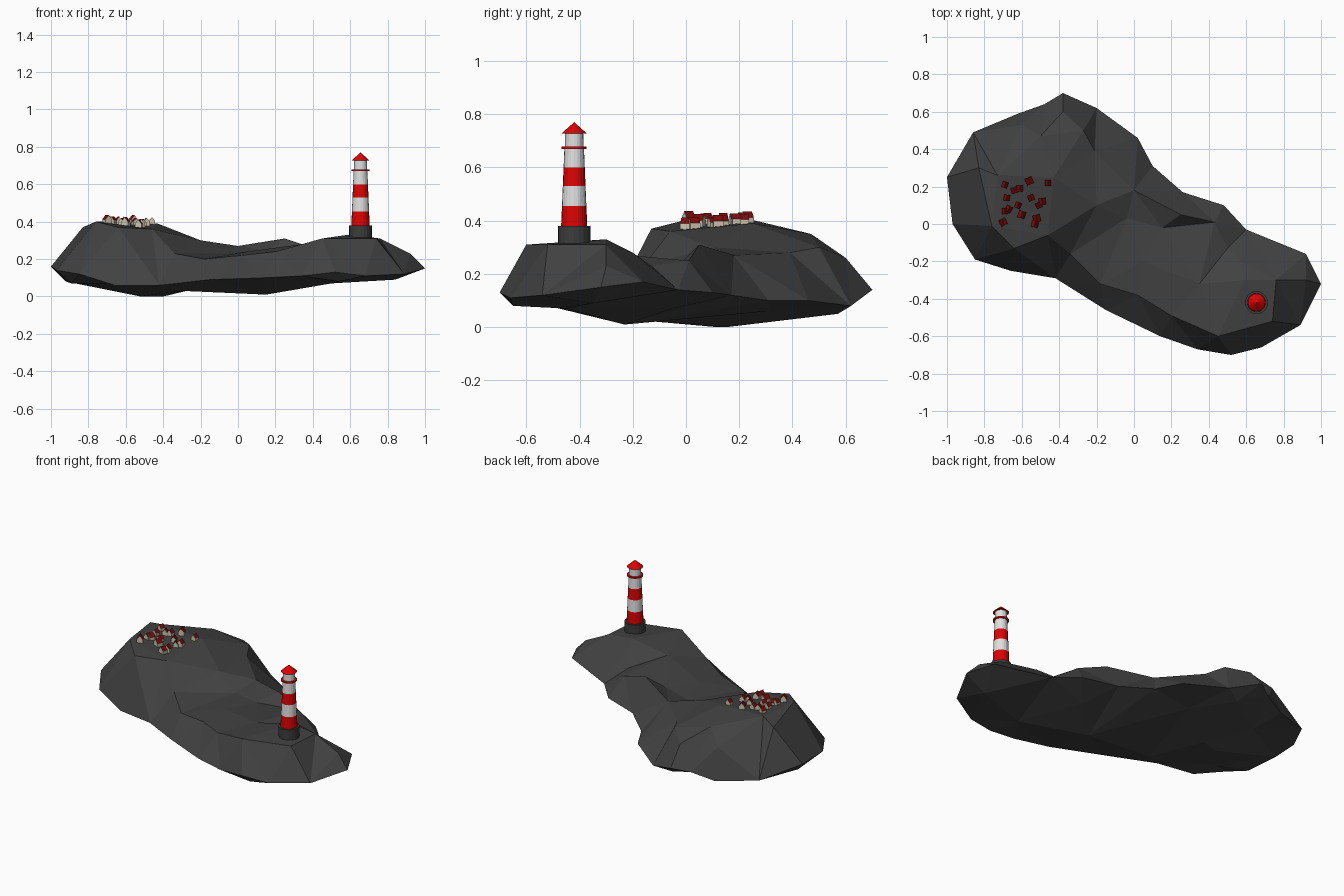
import bpy, bmesh, random
from mathutils import Vector, Matrix
from mathutils.bvhtree import BVHTree
from mathutils.geometry import delaunay_2d_cdt

default = bpy.data.objects.get("Cube")
if default:
    bpy.data.objects.remove(default, do_unlink=True)

random.seed(4)


def make_material(name, rgb):
    mat = bpy.data.materials.new(name)
    mat.use_nodes = True
    colour = (*rgb, 1.0)
    mat.diffuse_color = colour
    mat.node_tree.nodes["Principled BSDF"].inputs["Base Color"].default_value = colour
    return mat


rock_grey = make_material("rock grey", (0.053, 0.053, 0.053))
plinth_grey = make_material("plinth grey", (0.045, 0.045, 0.045))
signal_red = make_material("signal red", (0.72, 0.001, 0.001))
paint_white = make_material("paint white", (0.75, 0.75, 0.75))
roof_red = make_material("roof red", (0.2, 0.003, 0.003))
wall_cream = make_material("wall cream", (0.6, 0.55, 0.42))


def make_object(name, bm, materials):
    bmesh.ops.recalc_face_normals(bm, faces=bm.faces[:])
    mesh = bpy.data.meshes.new(name)
    bm.to_mesh(mesh)
    bm.free()
    for mat in materials:
        mesh.materials.append(mat)
    obj = bpy.data.objects.new(name, mesh)
    bpy.context.collection.objects.link(obj)
    return obj


# Island: shoreline and spot heights in hundredths
shoreline = [
    (-100, 25, 16), (-86, 49, 11), (-62, 59, 8), (-48, 64, 12),
    (-38, 70, 14), (-20, 62, 8), (2, 46, 10), (10, 31, 10),
    (26, 17, 12), (48, 10, 13), (60, -3, 14), (92, -16, 17),
    (100, -32, 15), (89, -54, 12), (68, -66, 11), (52, -70, 13),
    (34, -67, 11), (14, -60, 10), (-15, -46, 9), (-42, -29, 6),
    (-66, -25, 6), (-85, -19, 12), (-97, 0, 14),
]
hilltops = [
    (-83, 30, 37), (-76, -1, 40), (-73, 26, 40), (-64, -13, 37),
    (-46, -6, 36), (-43, 25, 39), (-50, 47, 35), (-38, 60, 26),
    (-60, 53, 27), (-27, 50, 30), (-21, 39, 28), (-20, 10, 30),
    (0, 18, 27), (-4, 3, 23), (15, -2, 24), (50, -13, 23),
    (25, 5, 31), (43, 1, 25), (-34, -16, 23), (-18, -32, 20),
    (2, -38, 22), (20, -49, 24), (5, -20, 24), (35, -32, 28),
    (57, -20, 28), (59, -30, 33), (76, -30, 31), (45, -60, 31),
    (74, -52, 31), (92, -30, 23),
]
underside = [
    (-92, 18, 8), (-89, -3, 7), (-70, -10, 7), (-52, 12, 0),
    (-40, 15, 0), (-60, 36, 7), (-30, 57, 5), (-15, 31, 6),
    (-30, -22, 3), (15, -23, 1), (35, -5, 7), (50, -45, 7),
    (54, -65, 8), (84, -35, 9),
]


def triangulate_side(bm, rim, inner):
    """Fill the rim with triangles that pass through the inner points."""
    points = shoreline + inner
    verts = rim + [bm.verts.new(Vector(p) / 100) for p in inner]
    flat = [Vector(p[:2]) / 100 for p in points]
    loop = [(i, (i + 1) % len(rim)) for i in range(len(rim))]
    result = delaunay_2d_cdt(flat, loop, [], 1, 1e-5)
    faces, origin = result[2], result[3]
    for face in faces:
        bm.faces.new([verts[origin[i][0]] for i in face])


bm = bmesh.new()
rim = [bm.verts.new(Vector(p) / 100) for p in shoreline]
triangulate_side(bm, rim, hilltops)
triangulate_side(bm, rim, underside)
bm.normal_update()
surface = BVHTree.FromBMesh(bm)
make_object("rocky_island", bm, [rock_grey])


def ground(x, y):
    return surface.ray_cast(Vector((x, y, 2)), Vector((0, 0, -1)))[0].z


# Lighthouse: stacked round sections
tower_x, tower_y = 0.655, -0.42


def round_section(name, low, high, r_low, r_high, mat, sides=20):
    bm = bmesh.new()
    bmesh.ops.create_cone(
        bm, cap_ends=True, segments=sides, radius1=r_low, radius2=r_high,
        depth=high - low,
        matrix=Matrix.Translation((tower_x, tower_y, (low + high) / 2)))
    return make_object(name, bm, [mat])


def tower_radius(z):
    return 0.049 - (z - 0.38) * 0.042


round_section("lighthouse_plinth", 0.29, 0.38, 0.061, 0.061, plinth_grey)
levels = [0.38, 0.455, 0.53, 0.6, 0.675]
for i, (low, high) in enumerate(zip(levels, levels[1:])):
    round_section(f"tower_band_{i + 1}", low, high, tower_radius(low),
                  tower_radius(high), paint_white if i % 2 else signal_red)
round_section("gallery", 0.67, 0.679, 0.047, 0.047, signal_red)
round_section("lantern_room", 0.679, 0.73, 0.035, 0.034, paint_white)
round_section("lantern_roof", 0.728, 0.77, 0.047, 0.0, signal_red)


# Village: gabled houses with ridges running front to back
def make_house(name, x, y, yaw, size):
    half, eave, ridge = 0.018, 0.019, 0.041
    profile = [(-half, -0.015), (half, -0.015), (half, eave),
               (0, ridge), (-half, eave)]
    bm = bmesh.new()
    front = bm.faces.new([bm.verts.new((px, -half, pz)) for px, pz in profile])
    extruded = bmesh.ops.extrude_face_region(bm, geom=[front], use_keep_orig=True)
    moved = [v for v in extruded["geom"] if isinstance(v, bmesh.types.BMVert)]
    bmesh.ops.translate(bm, verts=moved, vec=(0, 2 * half, 0))
    bmesh.ops.recalc_face_normals(bm, faces=bm.faces[:])
    for face in bm.faces:
        face.material_index = int(face.normal.z > 0.2)
    bmesh.ops.scale(bm, verts=bm.verts[:], vec=(size, size, size))
    house = make_object(name, bm, [wall_cream, roof_red])
    house.location = (x, y, ground(x, y))
    house.rotation_euler.z = yaw


plots = [
    (-69, 21), (-68, 14), (-67, 8), (-70, 1), (-64, 18), (-61, 19),
    (-62, 10), (-60, 5), (-56, 23), (-55, 14), (-53, 0), (-52, 3),
    (-51, 10), (-49, 12), (-46, 22), (-69, 7),
]
for number, (px, py) in enumerate(plots, 1):
    make_house(f"house_{number}", px / 100, py / 100,
               random.uniform(-0.6, 0.6), random.uniform(0.85, 1.1))
